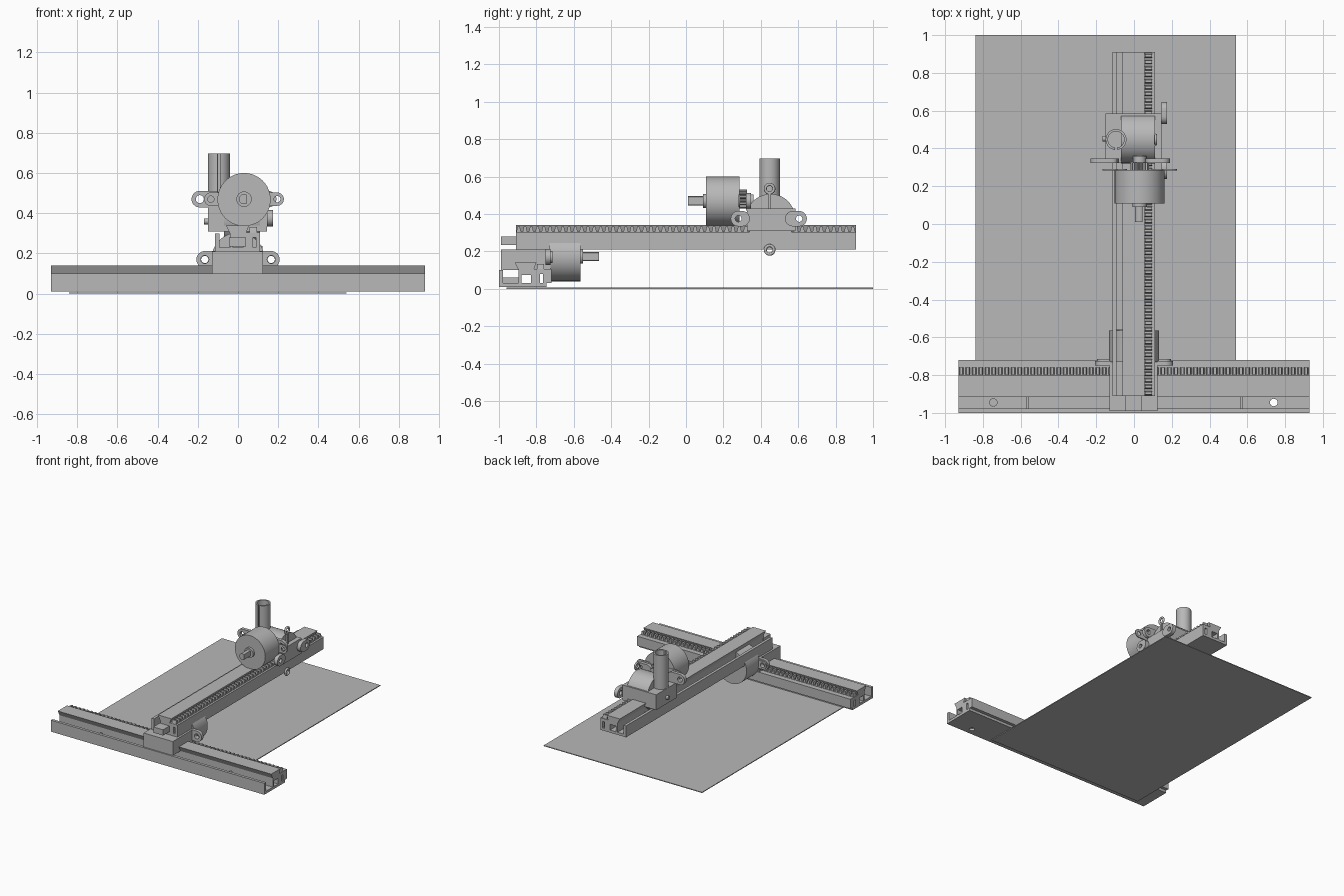
import bpy, bmesh
from math import cos, sin, pi
from mathutils import Vector

cube = bpy.data.objects.get("Cube")
if cube:
    bpy.data.objects.remove(cube, do_unlink=True)

grey = bpy.data.materials.new("plain_grey")
grey.use_nodes = True
grey.diffuse_color = (0.48, 0.48, 0.48, 1)
grey.node_tree.nodes["Principled BSDF"].inputs["Base Color"].default_value = grey.diffuse_color

# Maps a profile point (a, b) and a depth t to space, by extrusion axis
PLACE = {
    "x": lambda a, b, t: Vector((t, a, b)),
    "y": lambda a, b, t: Vector((a, t, b)),
    "z": lambda a, b, t: Vector((a, b, t)),
}


def prism(name, profile, axis, lo, hi, smooth=False):
    bm = bmesh.new()
    face = bm.faces.new([bm.verts.new(PLACE[axis](a, b, lo)) for a, b in profile])
    out = bmesh.ops.extrude_face_region(bm, geom=[face])
    moved = [v for v in out["geom"] if isinstance(v, bmesh.types.BMVert)]
    bmesh.ops.translate(bm, verts=moved, vec=PLACE[axis](0, 0, hi - lo))
    bmesh.ops.recalc_face_normals(bm, faces=bm.faces)
    mesh = bpy.data.meshes.new(name)
    bm.to_mesh(mesh)
    bm.free()
    mesh.materials.append(grey)
    obj = bpy.data.objects.new(name, mesh)
    bpy.context.collection.objects.link(obj)
    if smooth:
        activate(obj)
        bpy.ops.object.shade_smooth_by_angle()
    return obj


def activate(obj):
    bpy.ops.object.select_all(action="DESELECT")
    obj.select_set(True)
    bpy.context.view_layer.objects.active = obj


def arc(a, b, r, start=0, end=2 * pi, n=48, closed=True):
    steps = n if closed else n - 1
    return [(a + r * cos(start + (end - start) * i / steps),
             b + r * sin(start + (end - start) * i / steps)) for i in range(n)]


def rect(a0, a1, b0, b1):
    return [(a0, b0), (a1, b0), (a1, b1), (a0, b1)]


def box(name, x0, x1, y0, y1, z0, z1):
    return prism(name, rect(x0, x1, y0, y1), "z", z0, z1)


def drill(obj, axis, a, b, r, lo, hi):
    cutter = prism("cutter", arc(a, b, r, n=24), axis, lo, hi)
    cutter.hide_render = True
    mod = obj.modifiers.new("hole", "BOOLEAN")
    mod.object = cutter
    mod.solver = "EXACT"
    activate(obj)
    bpy.ops.object.modifier_apply(modifier=mod.name)
    bpy.data.objects.remove(cutter, do_unlink=True)


def ear(name, axis, hole, root, b, r, bore, lo, hi):
    """Rounded mounting tab with a bore, reaching from hole to root."""
    left, right = min(hole, root), max(hole, root)
    profile = (arc(right, b, r, -pi / 2, pi / 2, 16, False)
               + arc(left, b, r, pi / 2, 3 * pi / 2, 16, False))
    obj = prism(name, profile, axis, lo, hi, True)
    drill(obj, axis, hole, b, bore, lo - 0.05, hi + 0.05)


def rail(name, axis, u, z, trough, half, holes):
    """Channel rail with a dovetail, open trough and toothed rack."""
    d = u + trough            # outer edge of the dovetail
    end = d + 0.195 - 0.025
    floor = prism(name + "_floor", rect(u, end, z, z + 0.02), axis, -half, half)
    for h in holes:
        drill(floor, "z", h, u + 0.055, 0.02, z - 0.05, z + 0.1)
    prism(name + "_outer_wall", rect(u, u + 0.022, z + 0.02, z + 0.09), axis, -half, half)
    # Dovetail on two legs, hollow beneath
    prism(name + "_dovetail", [
        (d, z + 0.13), (d + 0.02, z + 0.09), (d + 0.02, z + 0.02), (d + 0.035, z + 0.02),
        (d + 0.035, z + 0.065), (d + 0.085, z + 0.065), (d + 0.085, z + 0.02),
        (d + 0.1, z + 0.02), (d + 0.1, z + 0.09), (d + 0.115, z + 0.13)], axis, -half, half)
    # Rack bed with a narrow slot along its length
    prism(name + "_rack_bed", [
        (d + 0.1, z + 0.02), (d + 0.135, z + 0.02), (d + 0.135, z + 0.07),
        (d + 0.15, z + 0.07), (d + 0.15, z + 0.02), (end, z + 0.02),
        (end, z + 0.095), (d + 0.1, z + 0.095)], axis, -half, half)
    count = 54
    pitch = 2 * half / count
    other = "y" if axis == "x" else "x"
    teeth = [(-half, z + 0.09)]
    for i in range(count):
        s = -half + i * pitch
        teeth += [(s + pitch * f, z + h) for f, h in
                  ((0.1, 0.097), (0.25, 0.122), (0.65, 0.122), (0.8, 0.097))]
    teeth.append((half, z + 0.09))
    prism(name + "_rack", teeth, other, d + 0.118, d + 0.155)
    # Small ribs across the trough
    for s in (-0.57, 0.56):
        place = rect(s, s + 0.015, u + 0.02, d + 0.025)
        if axis == "y":
            place = [(q, p) for p, q in place]
        prism(name + "_rib", place, "z", z + 0.02, z + 0.05)


def motor(name, axis, a, b, lo, hi):
    prism(name, arc(a, b, 0.132, n=64), axis, lo, hi, True)


def shaft(name, axis, a, b, r, lo, hi):
    prism(name, [(min(p, a + r * 0.6), q) for p, q in arc(a, b, r, n=32)], axis, lo, hi, True)


# Work sheet
box("sheet", -0.84, 0.54, -0.96, 1.0, 0, 0.006)

# Rails
rail("cross_rail", "x", -1.0, 0.01, 0.085, 0.93, (-0.745, 0.74))
for o in bpy.data.objects:
    if o.name == "cross_rail_rack_bed":
        for v in o.data.vertices:
            if v.co.y > -0.75:
                v.co.y += 0.025
rail("long_rail", "y", -0.115, 0.21, 0.055, 0.91, ())

# Lower carriage and its drive
box("lower_carriage", -0.13, 0.125, -0.99, -0.725, 0.1, 0.21)
box("front_stub", -0.045, 0.04, -0.99, -0.9, 0.235, 0.28)
motor("lower_motor", "y", 0, 0.172, -0.73, -0.565)
prism("lower_motor_boss", arc(0, 0.172, 0.038), "y", -0.565, -0.55, True)
shaft("lower_motor_shaft", "y", 0, 0.172, 0.024, -0.55, -0.465)
for s in (-1, 1):
    ear("lower_bracket_ear", "y", s * 0.165, s * 0.11, 0.17, 0.042, 0.02, -0.75, -0.725)
    ear("lower_motor_ear", "y", s * 0.165, s * 0.11, 0.17, 0.032, 0.018, -0.725, -0.715)

# Upper carriage, with the lift motor half sunk into it
box("upper_carriage", -0.15, 0.145, 0.325, 0.585, 0.31, 0.43)
motor("lift_motor", "x", 0.452, 0.375, -0.07, 0.11)
prism("lift_motor_shaft", arc(0.452, 0.36, 0.015, n=24), "x", -0.168, -0.14, True)
for hole, root in ((0.28, 0.30), (0.605, 0.57)):
    ear("lift_motor_ear", "x", hole, root, 0.375, 0.041, 0.017, 0.145, 0.175)

# Front drive motor, facing forward
motor("front_motor", "y", 0.03, 0.468, 0.108, 0.285)
prism("front_motor_boss", arc(0.03, 0.47, 0.038), "y", 0.09, 0.108, True)
shaft("front_motor_shaft", "y", 0.03, 0.47, 0.025, 0.01, 0.09)
for hole, root in ((-0.135, -0.07), (0.195, 0.13)):
    ear("front_motor_ear", "y", hole, root, 0.47, 0.033, 0.016, 0.282, 0.29)
for hole, root in ((-0.19, -0.12), (0.15, 0.1)):
    ear("front_bracket_ear", "y", hole, root, 0.47, 0.041, 0.02, 0.322, 0.348)
for x0, x1 in ((-0.15, -0.09), (0.08, 0.14)):
    box("bracket_post", x0, x1, 0.322, 0.348, 0.42, 0.5)

# Pinion behind the front motor
pinion = []
for i in range(16):
    for f, r in ((0, 0.04), (0.25, 0.05), (0.5, 0.05), (0.75, 0.04)):
        t = 2 * pi * (i + f) / 16
        pinion.append((0.03 + r * cos(t), 0.48 + r * sin(t)))
prism("pinion", pinion, "y", 0.285, 0.325)
prism("pinion_hub", arc(0.03, 0.47, 0.035), "y", 0.32, 0.36, True)

# Tool tube, slit down its front
gap = 0.12
tube = (arc(-0.095, 0.447, 0.055, -pi / 2 + gap, 1.5 * pi - gap, 40, False)
        + arc(-0.095, 0.447, 0.043, 1.5 * pi - gap, -pi / 2 + gap, 40, False))
prism("tool_tube", tube, "z", 0.42, 0.697, True)

# Cord eyes above and below the upper carriage
for z in (0.535, 0.208):
    bpy.ops.mesh.primitive_torus_add(
        location=(0.115, 0.447, z), rotation=(0, pi / 2, 0), major_radius=0.023,
        minor_radius=0.008, major_segments=32, minor_segments=12)
    eye = bpy.context.object
    eye.name = "cord_eye"
    eye.data.materials.append(grey)
    bpy.ops.object.shade_smooth()
box("eye_stem", 0.107, 0.123, 0.439, 0.455, 0.42, 0.52)
